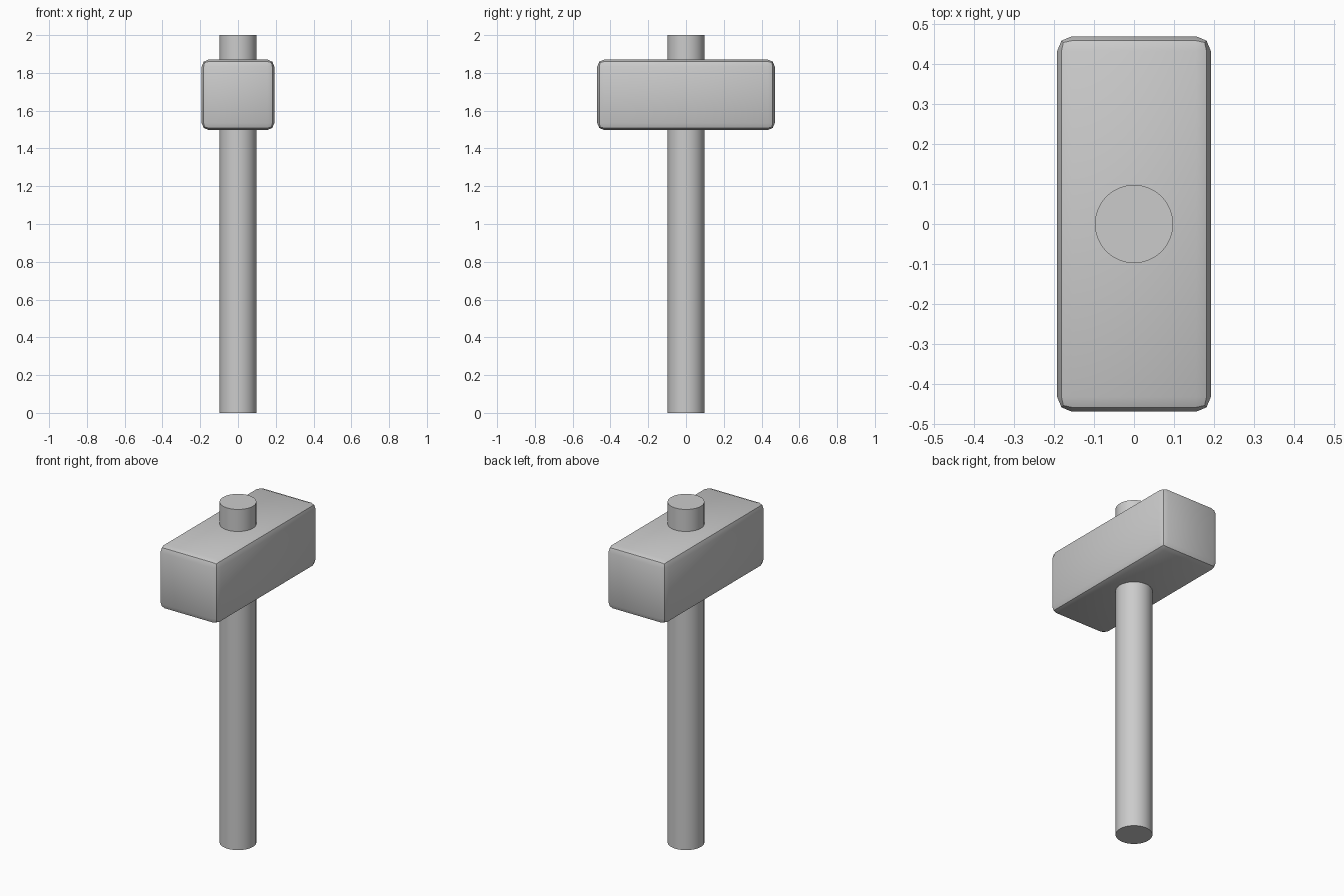
import bpy
from math import radians

if "Cube" in bpy.data.objects:
    bpy.data.objects.remove(bpy.data.objects["Cube"])


def shade(obj):
    bpy.ops.object.select_all(action='DESELECT')
    obj.select_set(True)
    bpy.context.view_layer.objects.active = obj
    bpy.ops.object.shade_smooth_by_angle(angle=radians(30))


# Handle: full-height round shaft passing through the head
bpy.ops.mesh.primitive_cylinder_add(vertices=32, radius=0.098, depth=2.0, location=(0, 0, 1.0))
handle = bpy.context.object
handle.name = "handle"
shade(handle)

# Head: rectangular block with two-step rounded edges
bpy.ops.mesh.primitive_cube_add(size=1, location=(0, 0, 1.684))
head = bpy.context.object
head.name = "head"
head.scale = (0.385, 0.94, 0.373)
bpy.ops.object.transform_apply(location=False, rotation=False, scale=True)
bevel = head.modifiers.new("edge_rounding", 'BEVEL')
bevel.width = 0.037
bevel.segments = 2
bpy.ops.object.modifier_apply(modifier=bevel.name)
shade(head)
